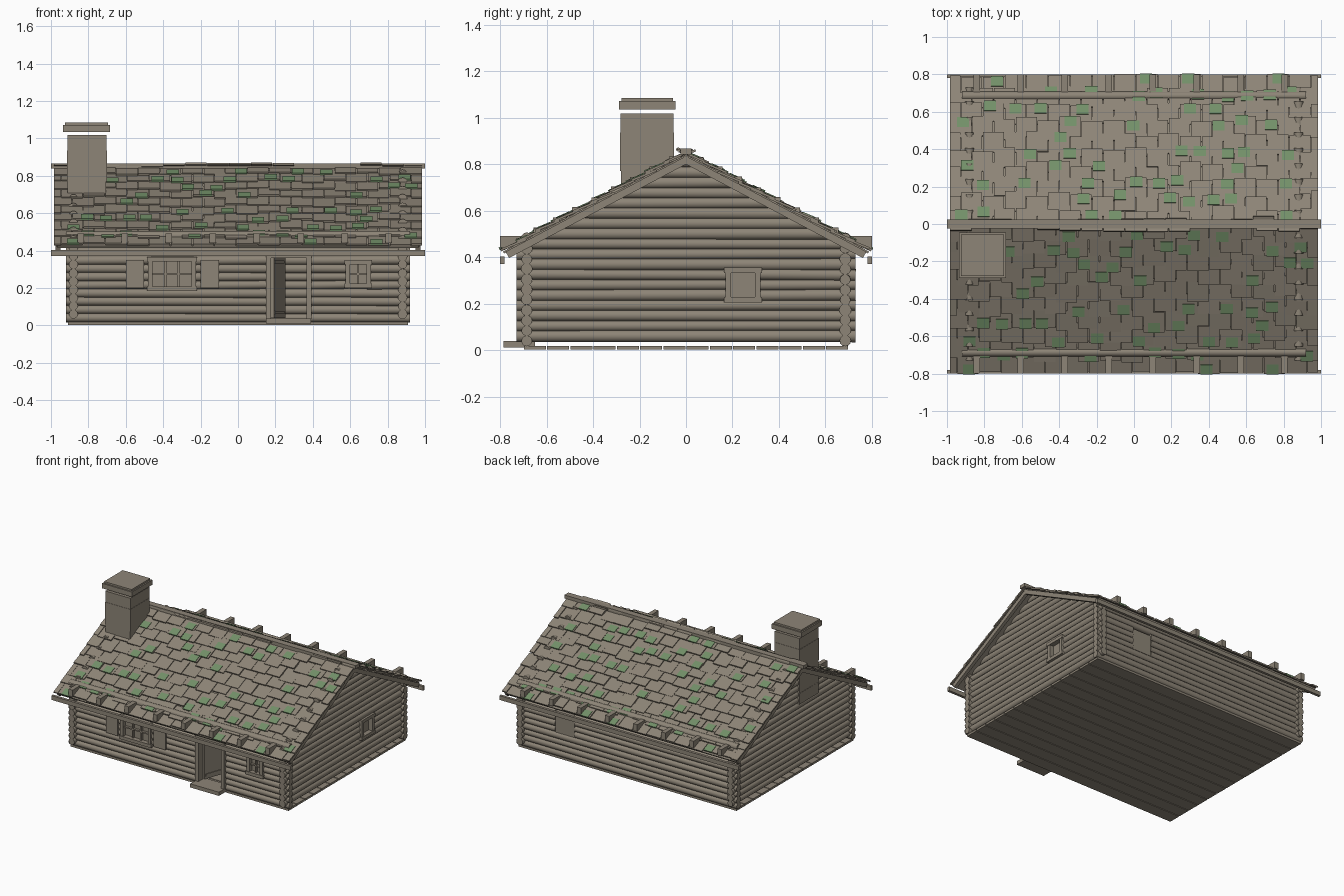
import bpy, bmesh, math, random
from mathutils import Matrix, Vector

random.seed(7)
old = bpy.data.objects.get("Cube")
if old:
    bpy.data.objects.remove(old)


def material(name, rgb):
    m = bpy.data.materials.new(name)
    m.use_nodes = True
    m.diffuse_color = (*rgb, 1)
    m.node_tree.nodes["Principled BSDF"].inputs["Base Color"].default_value = (*rgb, 1)
    return m


TIMBER = material("weathered timber", (0.27, 0.235, 0.185))
MOSS = material("moss green", (0.17, 0.28, 0.14))


class Part:
    """Collects boxes and logs into one named object."""

    def __init__(self, name, mat=TIMBER):
        self.name, self.mat, self.bm = name, mat, bmesh.new()

    def box(self, lo, hi, frame=Matrix()):
        lo, hi = Vector(lo), Vector(hi)
        m = frame @ Matrix.Translation((lo + hi) / 2) @ Matrix.Diagonal((*(hi - lo), 1))
        bmesh.ops.create_cube(self.bm, size=1, matrix=m)

    def log(self, a, b, r):
        a, b = Vector(a), Vector(b)
        turn = (b - a).to_track_quat('Z', 'Y').to_matrix().to_4x4()
        bmesh.ops.create_cone(self.bm, cap_ends=True, segments=12, radius1=r,
                              radius2=r * random.uniform(0.92, 1.05), depth=(b - a).length,
                              matrix=Matrix.Translation((a + b) / 2) @ turn)

    def done(self, smooth=False):
        bmesh.ops.recalc_face_normals(self.bm, faces=self.bm.faces)
        mesh = bpy.data.meshes.new(self.name)
        self.bm.to_mesh(mesh)
        self.bm.free()
        mesh.materials.append(self.mat)
        ob = bpy.data.objects.new(self.name, mesh)
        bpy.context.collection.objects.link(ob)
        if smooth:
            bpy.ops.object.select_all(action='DESELECT')
            ob.select_set(True)
            bpy.context.view_layer.objects.active = ob
            bpy.ops.object.shade_smooth_by_angle(angle=math.radians(40))
        return ob


WX, WY, R, PITCH = 0.88, 0.685, 0.0245, 0.044
SLOPE, RIDGE = 0.53, 0.85
ANGLE = math.atan(SLOPE)


def log_wall(name, point, half, z0, top, openings=()):
    """Stacked logs, broken where an opening (a, b, low, high) crosses."""
    p = Part(name)
    z = z0
    while z < top:
        ends = [-half(z)]
        for a, b, low, high in openings:
            if low < z < high:
                ends += [a, b]
        ends.append(half(z))
        tilt = random.uniform(-0.002, 0.002)
        for a, b in zip(ends[::2], ends[1::2]):
            p.log(point(a, z - tilt), point(b, z + tilt), R * random.uniform(0.95, 1.06))
        z += PITCH
    p.done(smooth=True)


# Log walls with interlocking corners and stepped gables
log_wall("front_wall", lambda t, z: (t, -WY, z), lambda z: 0.92, 0.04, 0.48,
         [(-0.46, -0.24, 0.2, 0.35), (0.17, 0.375, 0, 0.37), (0.59, 0.69, 0.21, 0.335)])
log_wall("back_wall", lambda t, z: (t, WY, z), lambda z: 0.92, 0.04, 0.48,
         [(0.44, 0.6, 0.2, 0.35)])


def gable_half(z):
    return min(0.73, (RIDGE - z) / SLOPE - 0.005)


log_wall("right_gable_wall", lambda t, z: (-WX, t, z), gable_half, 0.06, 0.82)
log_wall("left_gable_wall", lambda t, z: (WX, t, z), gable_half, 0.06, 0.82,
         [(0.18, 0.31, 0.215, 0.345)])

# Floor planks
floor = Part("floor_planks")
for i in range(14):
    y = -0.7 + 0.1 * i
    floor.box((-0.91, y + 0.003, 0.002), (0.91, y + 0.097, 0.018))
floor.done()

# Ceiling beams whose ends stick out through the eaves
beams = Part("ceiling_beams")
for i in range(8):
    x = -0.84 + 0.235 * i
    beams.box((x - 0.017, -0.8, 0.44), (x + 0.017, 0.8, 0.49))
beams.done()


# Windows: frame bars, glazing bars and a pane, in a wall frame (across, out, up)
def wall_frame(direction):
    if direction == "front":
        return Matrix.Translation((0, -WY, 0)) @ Matrix.Rotation(math.pi, 4, 'Z') @ Matrix.Diagonal((-1, 1, 1, 1))
    if direction == "back":
        return Matrix.Translation((0, WY, 0))
    return Matrix.Translation((WX, 0, 0)) @ Matrix(((0, 1, 0, 0), (1, 0, 0, 0), (0, 0, 1, 0), (0, 0, 0, 1)))


def window(name, side, a, b, low, high, cols=1, rows=1, w=0.024):
    f = wall_frame(side)
    pane = Part(name + "_pane")
    pane.box((a, -0.005, low), (b, 0.004, high), f)
    pane.done()
    bars = Part(name + "_frame")
    for x in (a, b - w):
        bars.box((x, -0.02, low), (x + w, 0.036, high), f)
    for z in (low, high - w):
        bars.box((a - 0.006, -0.02, z), (b + 0.006, 0.04, z + w), f)
    for i in range(1, cols):
        x = a + w + (b - a - 2 * w) * i / cols
        bars.box((x - 0.005, 0, low), (x + 0.005, 0.022, high), f)
    for i in range(1, rows):
        z = low + w + (high - low - 2 * w) * i / rows
        bars.box((a, 0, z - 0.005), (b, 0.022, z + 0.005), f)
    bars.done()


window("wide_window", "front", -0.48, -0.225, 0.185, 0.365, 3, 2)
window("small_window", "front", 0.575, 0.71, 0.2, 0.35, 2, 2)
window("gable_window", "left", 0.17, 0.32, 0.205, 0.355)

back_pane = Part("back_window_pane")
back_pane.box((0.44, -0.01, 0.195), (0.6, 0.015, 0.355), wall_frame("back"))
back_pane.done()

shutters = Part("shutters")
for x in (-0.6, -0.2):
    shutters.box((x, 0.02, 0.2), (x + 0.098, 0.036, 0.35), wall_frame("front"))
shutters.done()

# Doorway, step and a door standing open inward
door_frame = Part("door_frame")
for x in (0.15, 0.365):
    door_frame.box((x, -0.725, 0.035), (x + 0.027, -0.65, 0.385))
door_frame.box((0.15, -0.725, 0.36), (0.392, -0.65, 0.39))
door_frame.done()
step = Part("door_step")
step.box((0.15, -0.785, 0.01), (0.39, -0.65, 0.038))
step.done()
swing = Matrix.Translation((0.18, -0.67, 0)) @ Matrix.Rotation(math.radians(70), 4, 'Z')
door = Part("door")
door.box((0, -0.012, 0.04), (0.185, 0.006, 0.365), swing)
for z in (0.06, 0.33):
    door.box((0.01, -0.017, z), (0.15, -0.012, z + 0.018), swing)
door.done()

# Roof: deck, rafters, eave boards, ridge cap, shingles and moss on both slopes
deck, barge, eaves = Part("roof_deck"), Part("bargeboards"), Part("eave_boards")
shingles, moss = Part("shingles"), Part("moss_patches", MOSS)
LENGTH = 0.8 / math.cos(ANGLE)
ROWS, WIDTH = 10, 0.117
for s in (-1, 1):
    slope = Matrix(((s, 0, 0, 0),
                    (0, s * math.cos(ANGLE), s * math.sin(ANGLE), 0),
                    (0, -math.sin(ANGLE), math.cos(ANGLE), RIDGE),
                    (0, 0, 0, 1)))
    deck.box((-0.965, 0, -0.018), (0.965, LENGTH - 0.01, -0.008), slope)
    for x in (-0.975, 0.95):
        barge.box((x, 0, -0.045), (x + 0.025, LENGTH - 0.02, -0.014), slope)
    eaves.box((-1, s * 0.79 - 0.01, 0.37), (1, s * 0.79 + 0.01, 0.402))
    for row in range(ROWS):
        x = -0.985 - (row % 2) * WIDTH / 2
        while x < 0.98:
            a, b = max(x, -0.985), min(x + WIDTH, 0.985)
            x += WIDTH
            if b - a < 0.02:
                continue
            low = min((row + 1) * LENGTH / ROWS + random.uniform(-0.022, 0.018), LENGTH - 0.004)
            tilt = slope @ Matrix.Translation((0, low, random.uniform(0, 0.006))) \
                @ Matrix.Rotation(random.uniform(0.06, 0.11), 4, 'X')
            shingles.box((a + 0.002, -0.115, -0.004), (b - 0.002, 0, 0.006), tilt)
            if b - a > 0.1 and random.random() < 0.33:
                c = random.uniform(a, b - 0.065)
                moss.box((c, -0.055, 0.0), (c + 0.065, 0.003, 0.0095), tilt)
for part in (deck, barge, eaves, shingles, moss):
    part.done()
ridge = Part("ridge_cap")
ridge.box((-1, -0.024, 0.84), (1, 0.024, 0.866))
ridge.done()

# Chimney in slightly uneven courses with a raised cap
chimney = Part("chimney")
z = 0.52
for i in range(6):
    e = random.uniform(-0.003, 0.003)
    chimney.box((-0.912 - e, -0.282 - e, z), (-0.703 + e, -0.054 + e, z + 0.083))
    z += 0.083
chimney.done()
cap = Part("chimney_cap")
cap.box((-0.935, -0.288, 1.035), (-0.685, -0.045, 1.072))
cap.box((-0.925, -0.278, 1.072), (-0.695, -0.055, 1.085))
cap.done()
